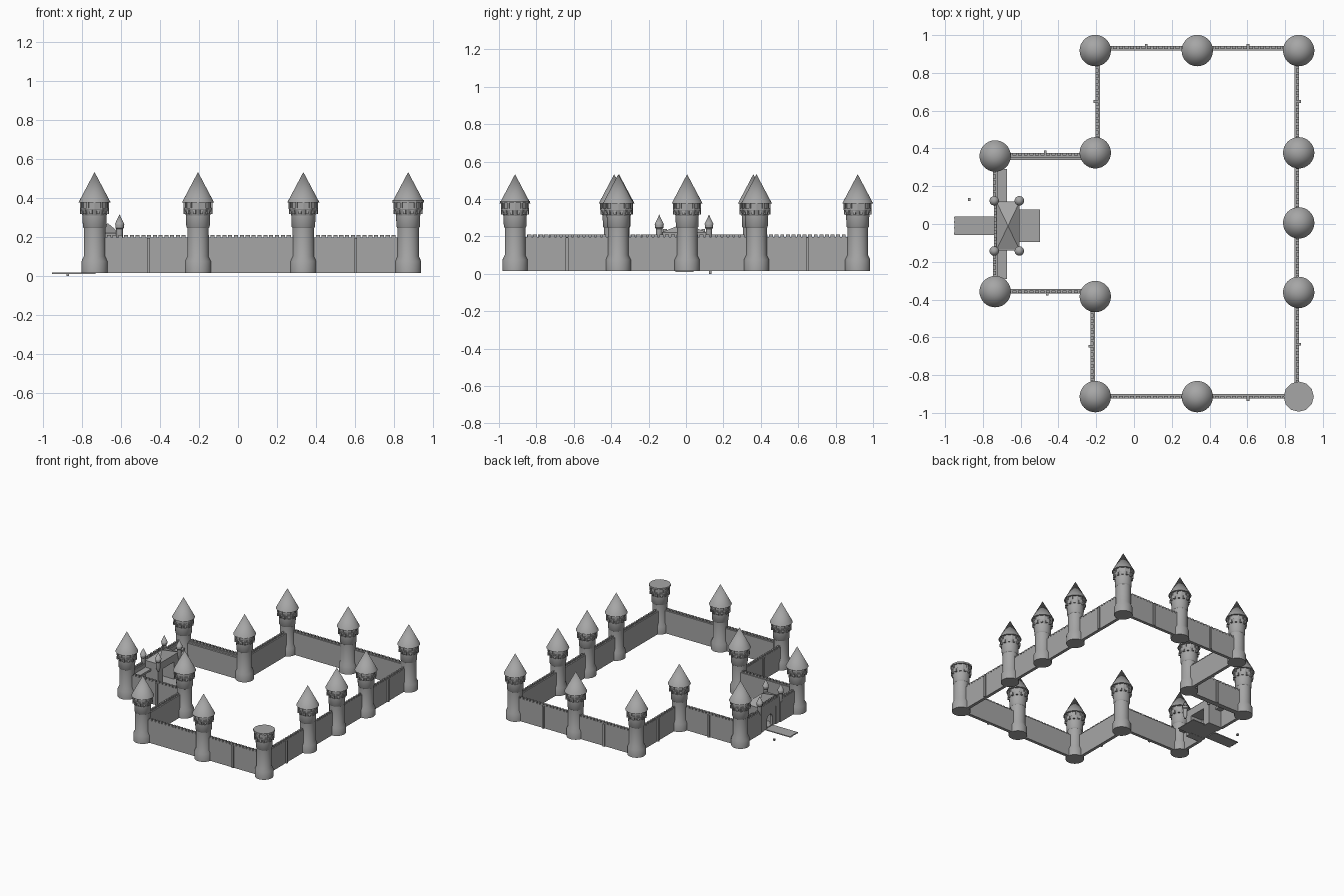
import bpy, bmesh
from math import pi, cos, sin, atan2, hypot, radians
from mathutils import Matrix, Vector

cube = bpy.data.objects.get("Cube")
if cube:
    bpy.data.objects.remove(cube, do_unlink=True)

# One grey stone for the whole castle
GREY = (0.38, 0.38, 0.38, 1)
STONE = bpy.data.materials.new("grey stone")
STONE.use_nodes = True
STONE.diffuse_color = GREY
STONE.node_tree.nodes["Principled BSDF"].inputs["Base Color"].default_value = GREY


def finish(name, bm, smooth=False):
    bmesh.ops.recalc_face_normals(bm, faces=bm.faces[:])
    mesh = bpy.data.meshes.new(name)
    bm.to_mesh(mesh)
    bm.free()
    mesh.materials.append(STONE)
    ob = bpy.data.objects.new(name, mesh)
    bpy.context.collection.objects.link(ob)
    if smooth:
        bpy.ops.object.select_all(action="DESELECT")
        ob.select_set(True)
        bpy.context.view_layer.objects.active = ob
        bpy.ops.object.shade_smooth_by_angle(angle=radians(35))


def add_box(bm, center, size, turn=None):
    mat = Matrix.Translation(center) @ (turn or Matrix()) @ Matrix.Diagonal((*size, 1))
    bmesh.ops.create_cube(bm, size=1, matrix=mat)


def add_span(bm, low, high):
    low, high = Vector(low), Vector(high)
    add_box(bm, (low + high) / 2, high - low)


def add_cone(bm, x, y, radius, z0, z1):
    bmesh.ops.create_cone(bm, cap_ends=True, segments=32, radius1=radius, radius2=0,
                          depth=z1 - z0, matrix=Matrix.Translation((x, y, (z0 + z1) / 2)))


def add_lathe(bm, profile, x, y, sides):
    """Revolve (radius, z) points and cap both ends; returns the side bands."""
    rings = []
    for r, z in profile:
        rings.append([bm.verts.new((x + r * cos(2 * pi * i / sides),
                                    y + r * sin(2 * pi * i / sides), z))
                      for i in range(sides)])
    bands = []
    for a, b in zip(rings, rings[1:]):
        bands.append([bm.faces.new((a[i], a[(i + 1) % sides], b[(i + 1) % sides], b[i]))
                      for i in range(sides)])
    bm.faces.new(rings[0][::-1])
    bm.faces.new(rings[-1])
    return bands


def tower(x, y, roofed):
    # Round shaft with flared foot and collar
    bm = bmesh.new()
    add_lathe(bm, [(0.067, 0.015), (0.067, 0.075), (0.055, 0.1), (0.055, 0.245),
                   (0.06, 0.252), (0.062, 0.31)], x, y, 32)
    finish("tower_shaft", bm, smooth=True)

    # Twelve-sided head with a recessed window in each face
    bm = bmesh.new()
    bands = add_lathe(bm, [(0.06, 0.305), (0.075, 0.342), (0.075, 0.385)], x, y, 12)
    bm.normal_update()
    bmesh.ops.inset_individual(bm, faces=bands[1], thickness=0.008, depth=0)
    bmesh.ops.inset_individual(bm, faces=bands[1], thickness=0.001, depth=-0.006)
    # Corbels under the head
    for i in range(12):
        a = 2 * pi * (i + 0.5) / 12
        add_box(bm, (x + 0.067 * cos(a), y + 0.067 * sin(a), 0.328),
                (0.016, 0.014, 0.022), Matrix.Rotation(a, 4, "Z"))
    finish("tower_head", bm)

    # Conical roof, or a plain flat cap
    bm = bmesh.new()
    if roofed:
        add_cone(bm, x, y, 0.083, 0.375, 0.532)
    else:
        add_lathe(bm, [(0.08, 0.377), (0.08, 0.39)], x, y, 12)
    finish("tower_roof" if roofed else "tower_cap", bm, smooth=roofed)


N, S, E, W, M = 0.918, -0.914, 0.872, -0.735, -0.205
towers = [(M, N), (0.335, N), (E, N), (E, 0.377), (E, 0.006), (E, -0.362), (0.335, S),
          (M, S), (M, -0.384), (W, -0.358), (W, 0.36), (M, 0.377)]
for x, y in towers:
    tower(x, y, True)
tower(E, S, False)


def wall(a, b, pilaster=None):
    """Battlemented wall from a to b, outer side on the right of its direction."""
    dx, dy = b[0] - a[0], b[1] - a[1]
    length = hypot(dx, dy)
    frame = Matrix.Translation((a[0], a[1], 0)) @ Matrix.Rotation(atan2(dy, dx), 4, "Z")
    bm = bmesh.new()
    add_span(bm, (0, -0.012, 0.015), (length, 0.012, 0.196))
    count = round(length / 0.03)
    for i in range(count):
        add_box(bm, ((i + 0.5) * length / count, -0.004, 0.201), (0.021, 0.015, 0.018))
    bm.transform(frame)
    finish("curtain_wall", bm)
    if pilaster is not None:
        bm = bmesh.new()
        add_box(bm, (pilaster * length, -0.014, 0.105), (0.015, 0.018, 0.18))
        bm.transform(frame)
        finish("wall_pilaster", bm)


# Curtain walls, counterclockwise around the castle
wall((M, -0.913), (0.335, -0.913))
wall((0.335, -0.913), (E, -0.913), 0.5)
wall((0.862, S), (0.862, -0.36), 0.5)
wall((0.862, -0.36), (0.862, 0.006))
wall((0.862, 0.006), (0.862, 0.38))
wall((0.862, 0.38), (0.862, N), 0.5)
wall((E, 0.93), (0.335, 0.93), 0.5)
wall((0.335, 0.93), (M, 0.93), 0.5)
wall((-0.192, N), (-0.192, 0.38), 0.5)
wall((M, 0.365), (W, 0.365), 0.5)
wall((W, 0.36), (W, 0.11))
wall((W, -0.13), (W, -0.358))
wall((W, -0.355), (M, -0.355), 0.52)
wall((-0.218, -0.38), (-0.218, S), 0.5)

# Inner thickening of the northern inlet wall
bm = bmesh.new()
add_span(bm, (W, 0.338, 0.015), (M, 0.36, 0.185))
finish("wall_backing", bm)

# Walkways inside the western walls
bm = bmesh.new()
add_span(bm, (W, 0.11, 0.15), (-0.672, 0.29, 0.165))
add_span(bm, (W, -0.29, 0.15), (-0.672, -0.13, 0.165))
finish("wall_walkway", bm)

# Gatehouse: two piers, upper storey and a hipped roof
GX, GY = -0.675, -0.01
bm = bmesh.new()
for s in (-1, 1):
    add_box(bm, (GX, GY + s * 0.1, 0.09), (0.13, 0.06, 0.15))
add_box(bm, (GX, GY, 0.19), (0.13, 0.26, 0.06))
for i in range(7):
    add_box(bm, (GX - 0.06, GY + (i - 3) * 0.034, 0.229), (0.012, 0.02, 0.022))
finish("gatehouse_body", bm)

bm = bmesh.new()
bmesh.ops.create_cone(bm, cap_ends=True, segments=4, radius1=0.5 ** 0.5, radius2=0, depth=1,
                      matrix=Matrix.Translation((GX + 0.008, GY, 0.245))
                      @ Matrix.Diagonal((0.12, 0.25, 0.05, 1)) @ Matrix.Rotation(pi / 4, 4, "Z"))
finish("gatehouse_roof", bm)

# Gate wall with an open arch
outline = [(0.075, 0.018), (0.075, 0.165), (-0.075, 0.165), (-0.075, 0.018), (-0.035, 0.018)]
outline += [(-0.035 * cos(i * pi / 10), 0.085 + 0.035 * sin(i * pi / 10)) for i in range(11)]
outline += [(0.035, 0.018)]
bm = bmesh.new()
face = bm.faces.new([bm.verts.new((GX - 0.061, GY + y, z)) for y, z in outline])
out = bmesh.ops.extrude_face_region(bm, geom=[face])
bmesh.ops.translate(bm, vec=(0.022, 0, 0),
                    verts=[v for v in out["geom"] if isinstance(v, bmesh.types.BMVert)])
finish("gate_arch", bm)

# Corner turrets with pointed caps
for x in (-0.74, -0.607):
    for y in (-0.143, 0.123):
        bm = bmesh.new()
        add_lathe(bm, [(0.008, 0.165), (0.017, 0.195), (0.017, 0.24), (0.022, 0.246),
                       (0.022, 0.265)], x, y, 16)
        add_cone(bm, x, y, 0.025, 0.263, 0.316)
        finish("gate_turret", bm, smooth=True)

# Bridge outside, floor inside the gate, and a loose stone
bm = bmesh.new()
add_span(bm, (-0.95, -0.057, 0.01), (-0.73, 0.04, 0.017))
for y in (-0.05, -0.02, 0.01, 0.033):
    add_box(bm, (-0.95, y, 0.013), (0.008, 0.01, 0.008))
finish("bridge_deck", bm)
bm = bmesh.new()
add_span(bm, (-0.73, -0.095, 0.016), (-0.498, 0.077, 0.022))
finish("gate_floor", bm)
bm = bmesh.new()
add_box(bm, (-0.873, 0.13, 0.007), (0.014, 0.014, 0.014))
finish("loose_stone", bm)
